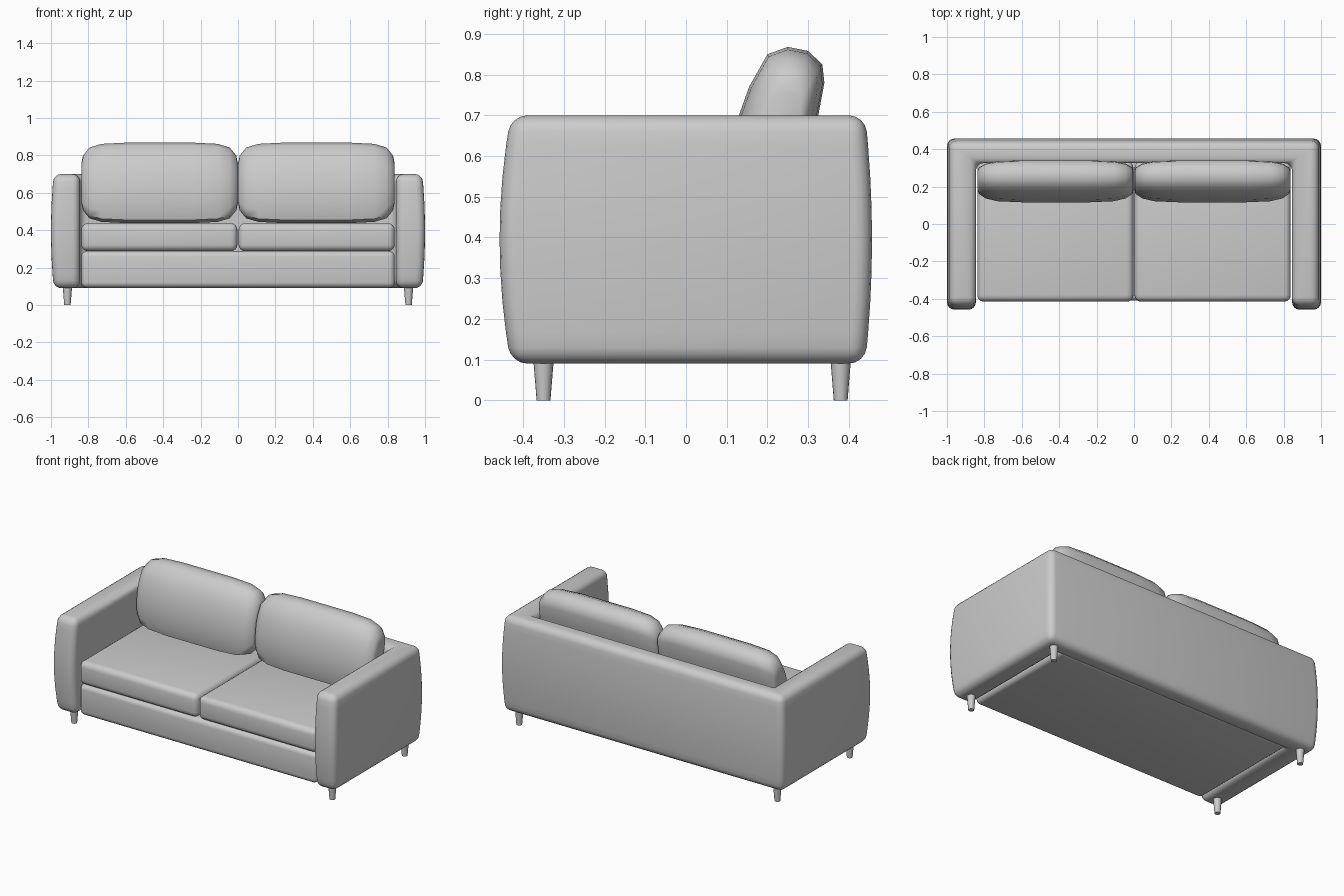
import bpy, bmesh, math
from mathutils import Vector

cube = bpy.data.objects.get("Cube")
if cube:
    bpy.data.objects.remove(cube, do_unlink=True)

GREY = (0.6, 0.6, 0.6, 1)
fabric = bpy.data.materials.new("grey_fabric")
fabric.use_nodes = True
fabric.diffuse_color = GREY
fabric.node_tree.nodes["Principled BSDF"].inputs["Base Color"].default_value = GREY


def finish(bm, name, angle=40):
    bmesh.ops.recalc_face_normals(bm, faces=bm.faces)
    mesh = bpy.data.meshes.new(name)
    bm.to_mesh(mesh)
    bm.free()
    mesh.materials.append(fabric)
    obj = bpy.data.objects.new(name, mesh)
    bpy.context.collection.objects.link(obj)
    bpy.ops.object.select_all(action="DESELECT")
    obj.select_set(True)
    bpy.context.view_layer.objects.active = obj
    bpy.ops.object.shade_smooth_by_angle(angle=math.radians(angle))
    return obj


def prism(outline, z0, z1, radius, segments=4):
    """Upright extrusion of an outline with all edges rounded."""
    bm = bmesh.new()
    face = bm.faces.new([bm.verts.new((x, y, z0)) for x, y in outline])
    top = bmesh.ops.extrude_face_region(bm, geom=[face])["geom"]
    bmesh.ops.translate(bm, vec=(0, 0, z1 - z0),
                        verts=[v for v in top if isinstance(v, bmesh.types.BMVert)])
    bmesh.ops.recalc_face_normals(bm, faces=bm.faces)
    bmesh.ops.bevel(bm, geom=bm.edges[:], offset=radius, segments=segments,
                    profile=0.5, affect="EDGES", clamp_overlap=True)
    return bm


def rect(x0, x1, y0, y1):
    return [(x0, y0), (x1, y0), (x1, y1), (x0, y1)]


# Arms and back: one U-shaped shell whose outer sides swell at mid height
Z0, Z1 = 0.09, 0.70
half = [(0.985, 0.44), (0.985, -0.43), (0.845, -0.43), (0.845, 0.325)]
bm = prism(half + [(-x, y) for x, y in reversed(half)], Z0, Z1, 0.04)
for i in range(1, 8):
    bmesh.ops.bisect_plane(bm, geom=bm.verts[:] + bm.edges[:] + bm.faces[:],
                           plane_co=(0, 0, Z0 + (Z1 - Z0) * i / 8), plane_no=(0, 0, 1))
for v in bm.verts:
    swell = 1 - ((v.co.z - (Z0 + Z1) / 2) / ((Z1 - Z0) / 2)) ** 2
    if v.co.y < -0.38:
        v.co.y -= 0.028 * swell
    elif v.co.y > 0.39:
        v.co.y += 0.017 * swell
    if abs(v.co.x) > 0.94:
        v.co.x += math.copysign(0.015 * swell, v.co.x)
finish(bm, "arms_and_back")

# Base
finish(prism(rect(-0.838, 0.838, -0.41, 0.36), 0.092, 0.288, 0.03), "base")

# Back cushion side profile (y, z), around its centre
profile = [(0.13, 0.455), (0.118, 0.50), (0.116, 0.60), (0.13, 0.70), (0.155, 0.77),
           (0.20, 0.85), (0.25, 0.868), (0.30, 0.858), (0.335, 0.825), (0.34, 0.78),
           (0.325, 0.70), (0.305, 0.60), (0.28, 0.50), (0.25, 0.45), (0.19, 0.438)]
CY, CZ = 0.235, 0.65
# Sections towards each end: distance from middle, depth scale, height scale
ends = [(0.418, 0.45, 0.5), (0.41, 0.62, 0.68), (0.375, 0.82, 0.88),
        (0.31, 0.95, 0.97), (0.18, 1, 1)]


def back_cushion(cx, name):
    bm = bmesh.new()
    sections = [(-u, a, b) for u, a, b in ends] + list(reversed(ends))
    rings = []
    for u, sy, sz in sections:
        ring = []
        for y, z in profile:
            dz = (z - CZ) * sz
            lean = 0.2 * (z - CZ)
            dy = (y - CY - lean) * sy + 0.2 * dz
            ring.append(bm.verts.new((cx + u, CY + dy, CZ + dz)))
        rings.append(ring)
    n = len(profile)
    for a, b in zip(rings, rings[1:]):
        for i in range(n):
            j = (i + 1) % n
            bm.faces.new((a[i], a[j], b[j], b[i]))
    bm.faces.new(rings[0])
    bm.faces.new(rings[-1])
    finish(bm, name, 50)


for side, label in ((1, "left"), (-1, "right")):
    # Seat and back cushions
    xs = sorted((side * 0.003, side * 0.838))
    finish(prism(rect(xs[0], xs[1], -0.415, 0.335), 0.288, 0.437, 0.035), label + "_seat_cushion")
    back_cushion(side * 0.419, label + "_back_cushion")
    # Tapered legs
    for y, end in ((-0.35, "front"), (0.38, "back")):
        bm = bmesh.new()
        bmesh.ops.create_cone(bm, cap_ends=True, segments=16, radius1=0.017,
                              radius2=0.026, depth=0.11)
        bmesh.ops.translate(bm, vec=Vector((side * 0.912, y, 0.055)), verts=bm.verts)
        finish(bm, label + "_" + end + "_leg")
